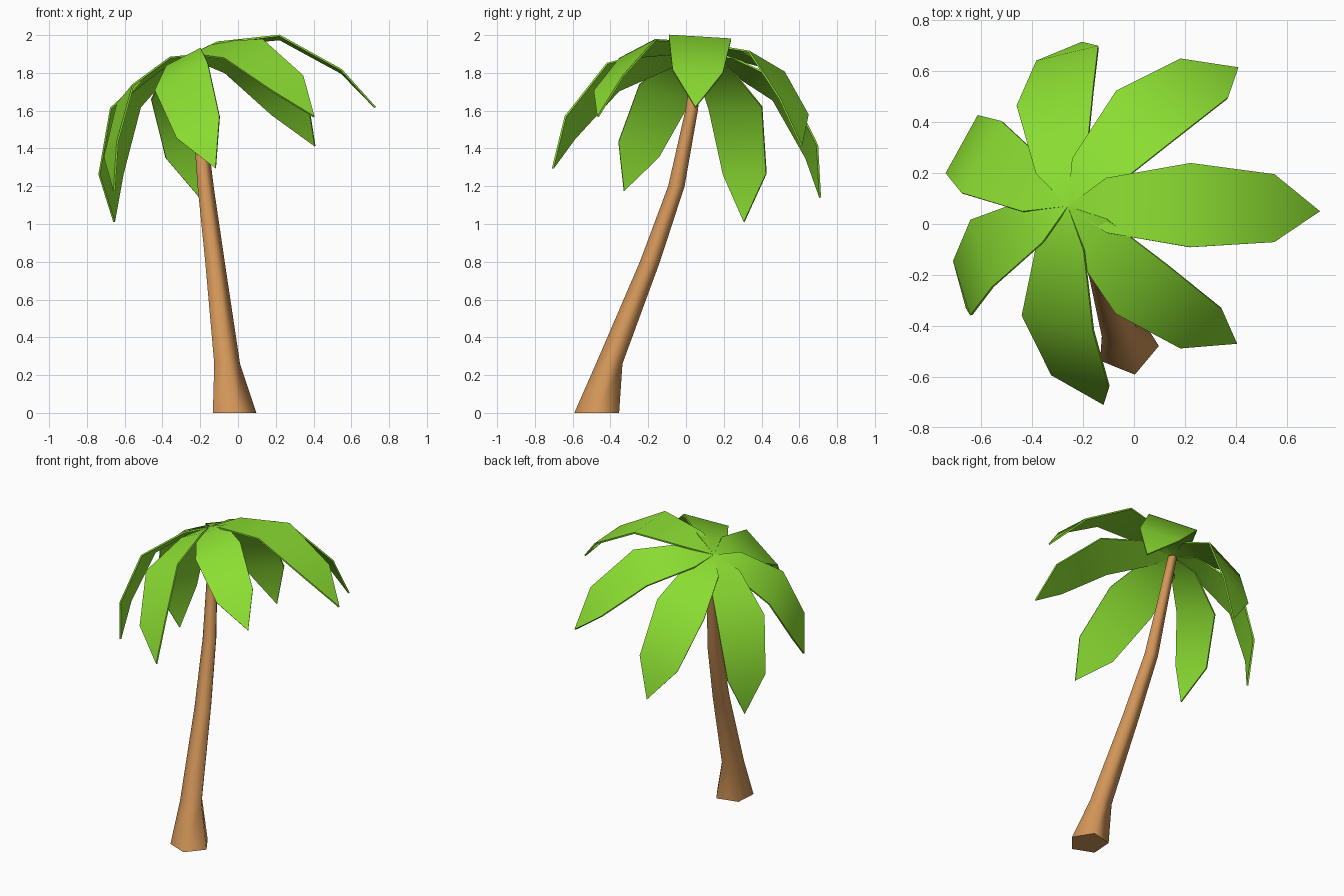
import bpy, math
from mathutils import Vector

if "Cube" in bpy.data.objects:
    bpy.data.objects.remove(bpy.data.objects["Cube"])


def material(name, rgb):
    m = bpy.data.materials.new(name)
    m.diffuse_color = (*rgb, 1)
    m.use_nodes = True
    m.node_tree.nodes["Principled BSDF"].inputs["Base Color"].default_value = m.diffuse_color
    return m


def make(name, verts, faces, mat):
    me = bpy.data.meshes.new(name)
    me.from_pydata(verts, [], faces)
    me.materials.append(mat)
    ob = bpy.data.objects.new(name, me)
    bpy.context.collection.objects.link(ob)
    bpy.ops.object.select_all(action='DESELECT')
    ob.select_set(True)
    bpy.context.view_layer.objects.active = ob
    return ob


bark = material("bark_brown", (0.64, 0.30, 0.098))
green = material("leaf_green", (0.26, 0.73, 0.032))

# Trunk: five-sided rings (x, y, z, radius) along a leaning, curving path
rings = [(-0.027, -0.47, 0, 0.125), (-0.063, -0.405, 0.26, 0.074),
         (-0.126, -0.19, 0.8, 0.056), (-0.175, -0.05, 1.2, 0.046),
         (-0.212, 0.03, 1.6, 0.035), (-0.25, 0.068, 1.88, 0.03)]
N = 5
verts, faces = [], []
for x, y, z, r in rings:
    for i in range(N):
        a = math.radians(-76 + 360 / N * i)
        verts.append((x + r * math.cos(a), y + r * math.sin(a), z))
for k in range(len(rings) - 1):
    for i in range(N):
        j = (i + 1) % N
        faces.append((k * N + i, k * N + j, k * N + N + j, k * N + N + i))
faces += [tuple(reversed(range(N))), tuple(range(len(verts) - N, len(verts)))]
make("trunk", verts, faces, bark)
bpy.ops.object.shade_smooth_by_angle(angle=math.radians(80))

# Leaf outline for unit length: (along, bulge, half width)
profile = [(0.124, 0.10, 0.105), (0.426, 0.217, 0.161), (0.782, 0.133, 0.130)]
root = Vector((-0.26, 0.07, 1.895))

# Each leaf: tip position and direction of its left edge
leaves = [((0.73, 0.05, 1.62), (0, 1, -0.06)),
          ((0.41, 0.615, 1.415), (-0.185, 0.165, -0.10)),
          ((-0.205, 0.715, 1.14), (-0.24, -0.06, -0.065)),
          ((-0.66, 0.31, 1.01), (-0.13, -0.23, -0.01)),
          ((-0.66, -0.33, 1.175), (0.07, -0.215, 0.085)),
          ((-0.12, -0.71, 1.295), (0.22, -0.035, 0.125)),
          ((0.405, -0.47, 1.57), (0.16, 0.17, 0.09))]
for n, (tip, left) in enumerate(leaves):
    axis = Vector(tip) - root
    size = axis.length
    axis.normalize()
    side = Vector(left)
    side = (side - axis * side.dot(axis)).normalized()
    up = axis.cross(side)
    verts = [root]
    for a, b, w in profile:
        mid = root + (axis * a + up * b) * size
        verts += [mid - side * w * size, mid + side * w * size]
    verts.append(Vector(tip))
    faces = [(0, 1, 2), (1, 3, 4, 2), (3, 5, 6, 4), (5, 7, 6)]
    ob = make(f"leaf_{n + 1}", verts, faces, green)
    bpy.ops.object.shade_smooth_by_angle(angle=math.radians(60))
    mod = ob.modifiers.new("thickness", 'SOLIDIFY')
    mod.thickness = 0.01
    mod.offset = -1
    bpy.ops.object.modifier_apply(modifier=mod.name)
    bpy.ops.object.shade_smooth_by_angle(angle=math.radians(60))
